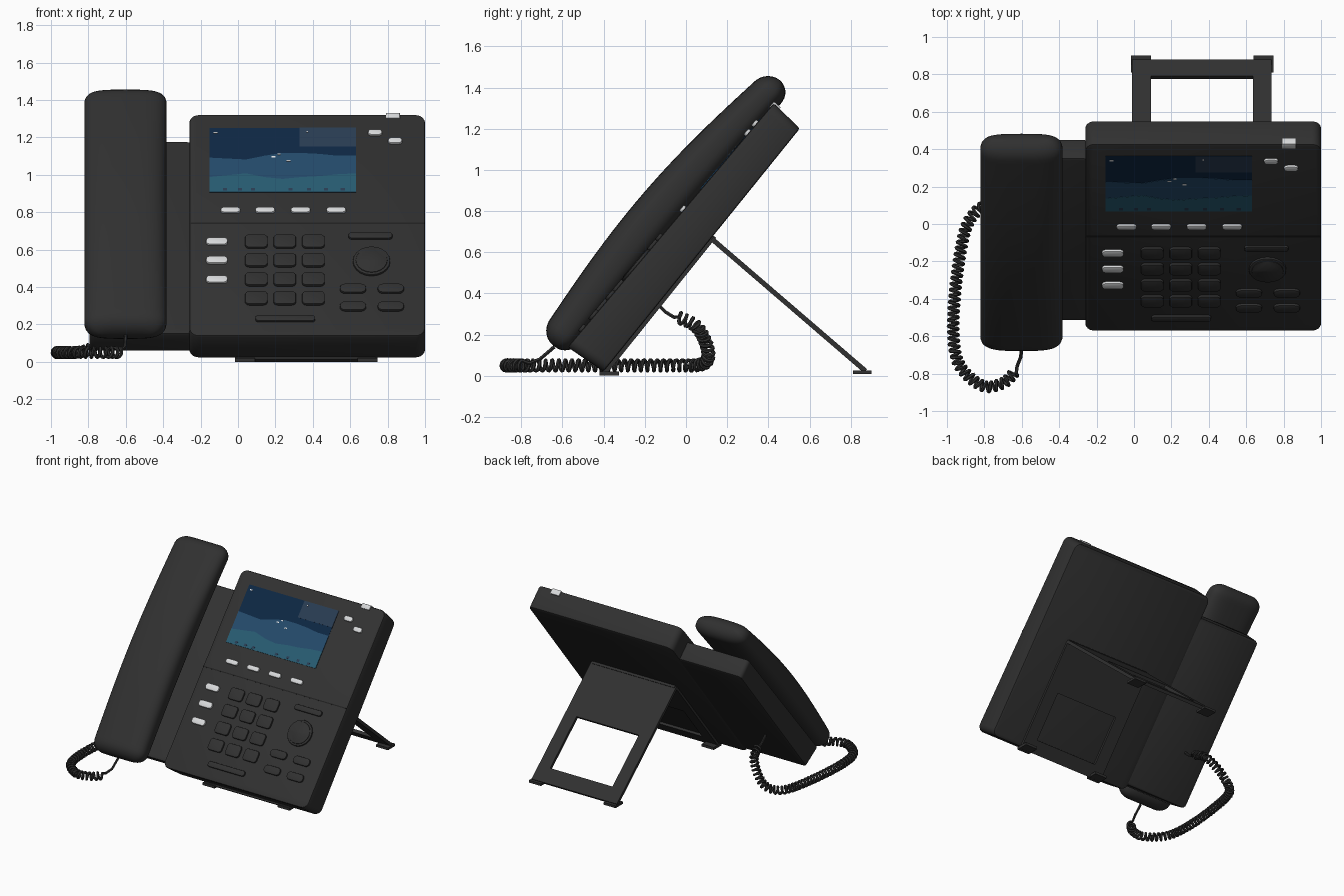
import bpy, bmesh, math
from mathutils import Matrix, Vector

cube = bpy.data.objects.get("Cube")
if cube:
    bpy.data.objects.remove(cube)


def material(name, *rgb):
    m = bpy.data.materials.new(name)
    m.use_nodes = True
    m.diffuse_color = (*rgb, 1)
    m.node_tree.nodes["Principled BSDF"].inputs["Base Color"].default_value = (*rgb, 1)
    return m


charcoal = material("charcoal plastic", .03, .03, .03)
black = material("black", .014, .014, .014)
silver = material("silver keys", .68, .69, .7)
navy = material("screen navy", .004, .02, .056)
blue = material("screen blue", .017, .068, .145)
teal = material("screen teal", .02, .105, .165)
slate = material("screen slate", .022, .045, .085)
white = material("screen white", .8, .8, .8)


def frame(y, z, angle):
    """Tilted frame: local x across, local y along the slope, local z outward."""
    return Matrix.Translation((0, y, z)) @ Matrix.Rotation(angle, 4, 'X')


FACE = frame(-.575, .14, math.radians(49.8))
FLOOR = Matrix.Identity(4)
parts = []


def add(name, bm, mat, matrix):
    bmesh.ops.recalc_face_normals(bm, faces=bm.faces)
    me = bpy.data.meshes.new(name)
    bm.to_mesh(me)
    bm.free()
    me.materials.append(mat)
    ob = bpy.data.objects.new(name, me)
    bpy.context.collection.objects.link(ob)
    ob.matrix_world = matrix
    parts.append(ob)
    return ob


def prism(name, outline, low, high, mat, matrix=FACE, bevel=0, shape=None):
    """Extrude an outline between two heights, soften the rims, then optionally reshape."""
    bm = bmesh.new()
    face = bm.faces.new([bm.verts.new((x, y, low)) for x, y in outline])
    out = bmesh.ops.extrude_face_region(bm, geom=[face])
    for v in out["geom"]:
        if isinstance(v, bmesh.types.BMVert):
            v.co.z = high
    if bevel:
        rims = [e for e in bm.edges if abs(e.verts[0].co.z - e.verts[1].co.z) < 1e-6]
        bmesh.ops.bevel(bm, geom=rims, offset=bevel, segments=2, profile=.5, affect='EDGES')
    if shape:
        for v in bm.verts:
            shape(v.co)
    return add(name, bm, mat, matrix)


def rounded(x0, x1, y0, y1, r=0, steps=5):
    if not r:
        return [(x0, y0), (x1, y0), (x1, y1), (x0, y1)]
    pts = []
    for i, (cx, cy) in enumerate([(x1 - r, y1 - r), (x0 + r, y1 - r), (x0 + r, y0 + r), (x1 - r, y0 + r)]):
        for k in range(steps + 1):
            a = math.pi / 2 * (i + k / steps)
            pts.append((cx + r * math.cos(a), cy + r * math.sin(a)))
    return pts


def slope(z):
    return (z - .14) / .764


def key(name, x, z, w, h, r, mat=charcoal, high=.014):
    s = slope(z)
    prism(name, rounded(x - w / 2, x + w / 2, s - h / 2, s + h / 2, r), -.005, high, mat, bevel=.005)


# Main body and handset cradle, both thicker towards the bottom
def taper(co):
    if co.z < -.1:
        co.z += .022 * co.y - .011
        co.y = .02 + co.y * .98


prism("body", rounded(-.26, 1, 0, 1.55, .05), -.2, 0, charcoal, bevel=.012, shape=taper)
prism("cradle", rounded(-.795, -.24, .045, 1.39, .03), -.198, -.035, charcoal, bevel=.012, shape=taper)
prism("body_seam", rounded(-.258, .998, .782, .79), -.002, .001, black)
prism("message_lamp", rounded(.79, .865, 1.52, 1.557), -.04, .004, silver, bevel=.004)

# Screen with layered hills
left, right, base = -.153, .63, slope(.905)
prism("screen", rounded(left, right, base, slope(1.25)), -.002, .002, navy)


def hills(name, heights, high, mat):
    n = len(heights) - 1
    top = [(left + (right - left) * i / n, slope(z)) for i, z in enumerate(heights)]
    prism(name, [(right, base), (left, base)] + top, .001, high, mat)


hills("far_hills", [1.09, 1.085, 1.08, 1.1, 1.115, 1.115, 1.11, 1.1, 1.1], .0035, blue)
hills("near_hills", [.985, .995, 1.005, .985, .975, .985, .99, 1, 1.005], .005, teal)
prism("screen_panel", rounded(.33, right, slope(1.15), slope(1.25)), .001, .0035, slate)
for x in (-.07, .01, .08, .28, .38, .47, .56):
    prism("screen_icon", rounded(x - .011, x + .011, slope(.912), slope(.926)), .004, .0062, slate)
for x, z, w in ((-.12, 1.22, .02), (.19, 1.09, .02), (.22, 1.105, .015), (.27, 1.07, .022), (.37, 1.225, .008)):
    prism("screen_mark", rounded(x - w / 2, x + w / 2, slope(z), slope(z) + .008), .001, .0055, white)

# Silver keys
for x in (-.04, .145, .335, .525):
    key("soft_key", x, .807, .105, .036, .017, silver)
for z in (.64, .54, .437):
    key("line_key", -.113, z, .115, .048, .02, silver)
for x, z in ((.733, 1.222), (.84, 1.178)):
    key("corner_key", x, z, .075, .038, .018, silver)

# Dark keys
for z in (.64, .54, .438, .337):
    for x in (.098, .25, .403):
        key("number_key", x, z, .12, .09, .022)
for x in (.615, .817):
    for z in (.388, .293):
        key("function_key", x, z, .14, .06, .027)
key("long_key", .253, .228, .32, .042, .018)
key("volume_key", .708, .67, .235, .042, .018)
key("navigation_ring", .714, .535, .2, .2, .0999, high=.012)
key("navigation_centre", .714, .535, .17, .17, .0849, high=.016)

# Handset: rounded cross-sections lofted along an arched bar
bm = bmesh.new()
rings, sides, rows = [], 40, 44
low, high, cap = -.04, 1.655, .08
for i in range(rows + 1):
    u = .5 - .5 * math.cos(math.pi * i / rows)
    s = low + (high - low) * u
    k = max(0, 1 - min(s - low, high - s) / cap)
    inset = cap * (1 - math.sqrt(max(0, 1 - k * k)))
    arch = math.sin(math.pi * u)
    top, bottom = .142 - .014 * u + .066 * arch, -.03 + .01 * arch
    w, h, c = .22 - 1.15 * inset, (top - bottom) / 2 - inset, (top + bottom) / 2
    ring = []
    for j in range(sides):
        a = 2 * math.pi * j / sides
        ca, sa = math.cos(a), math.sin(a)
        ring.append(bm.verts.new((-.602 + w * math.copysign(abs(ca) ** .6, ca), s,
                                  c + h * math.copysign(abs(sa) ** .75, sa))))
    rings.append(ring)
for a, b in zip(rings, rings[1:]):
    for j in range(sides):
        bm.faces.new((a[j], a[j - 1], b[j - 1], b[j]))
bm.faces.new(rings[0])
bm.faces.new(rings[-1])
add("handset", bm, charcoal, FACE)


# Stand frame with a window, once folded out and once as the outline on the back
def stand(name, matrix, length, low, high):
    a, b = length * .44, length * .88
    for x0, x1, y0, y1 in ((-.01, .735, 0, a), (-.01, .09, a, b), (.635, .735, a, b), (-.01, .735, b, length)):
        prism(name, rounded(x0, x1, y0, y1), low, high, charcoal, matrix)


stand("stand", frame(.125, .665, math.atan2(-.645, .75)), .985, -.012, .012)
stand("back_frame", FACE @ Matrix.Translation((0, .85, -.195)) @ Matrix.Rotation(math.pi + .025, 4, 'X'),
      .84, -.01, .014)
prism("stand_hinge", rounded(0, .725, .84, .87), -.21, -.18, charcoal)
for x in (-.015, .64):
    prism("stand_foot", rounded(x, x + .105, .81, .9), .008, .026, charcoal, FLOOR)
    prism("front_foot", rounded(x, x + .105, -.42, -.325), 0, .02, charcoal, FLOOR)

# Coiled cord: helix wound around a smooth path
path = [Vector(p) for p in (
    (-.6, -.04, .285), (-.63, .05, .24), (-.7, .1, .15), (-.77, .105, .08), (-.85, .06, .052), (-.91, -.06, .05),
    (-.955, -.35, .05), (-.965, -.6, .05), (-.93, -.76, .05), (-.81, -.865, .05), (-.7, -.85, .05), (-.635, -.79, .05))]
ext = [2 * path[0] - path[1]] + path + [2 * path[-1] - path[-2]]
fine = []
for p0, p1, p2, p3 in zip(ext, ext[1:], ext[2:], ext[3:]):
    for k in range(200):
        t = k / 200
        fine.append(p1 + .5 * t * ((p2 - p0) + t * ((2 * p0 - 5 * p1 + 4 * p2 - p3) + t * (3 * (p1 - p2) + p3 - p0))))
coil = [Vector((-.6, -.15, .36)), Vector((-.6, -.1, .31)), Vector((-.6, -.06, .285))]
run, last, step, pitch = 0, 0, .0026, .032
for a, b in zip(fine, fine[1:]):
    run += (b - a).length
    while last < run:
        tangent = (b - a).normalized()
        side = tangent.cross(Vector((0, 0, 1))).normalized()
        phase = 2 * math.pi * last / pitch
        coil.append(a + .026 * (math.cos(phase) * side + math.sin(phase) * side.cross(tangent)))
        last += step
coil += [Vector(p) for p in ((-.625, -.76, .06), (-.605, -.71, .08), (-.6, -.64, .14))]
curve = bpy.data.curves.new("cord", 'CURVE')
curve.dimensions = '3D'
curve.bevel_depth, curve.bevel_resolution = .0095, 1
spline = curve.splines.new('POLY')
spline.points.add(len(coil) - 1)
for point, co in zip(spline.points, coil):
    point.co = (*co, 1)
curve.materials.append(charcoal)
cord = bpy.data.objects.new("cord", curve)
bpy.context.collection.objects.link(cord)

# Finish: mesh the cord and smooth the soft edges
bpy.ops.object.select_all(action='DESELECT')
cord.select_set(True)
bpy.context.view_layer.objects.active = cord
bpy.ops.object.convert(target='MESH')
for ob in parts:
    ob.select_set(True)
bpy.ops.object.shade_smooth_by_angle(angle=math.radians(35))
